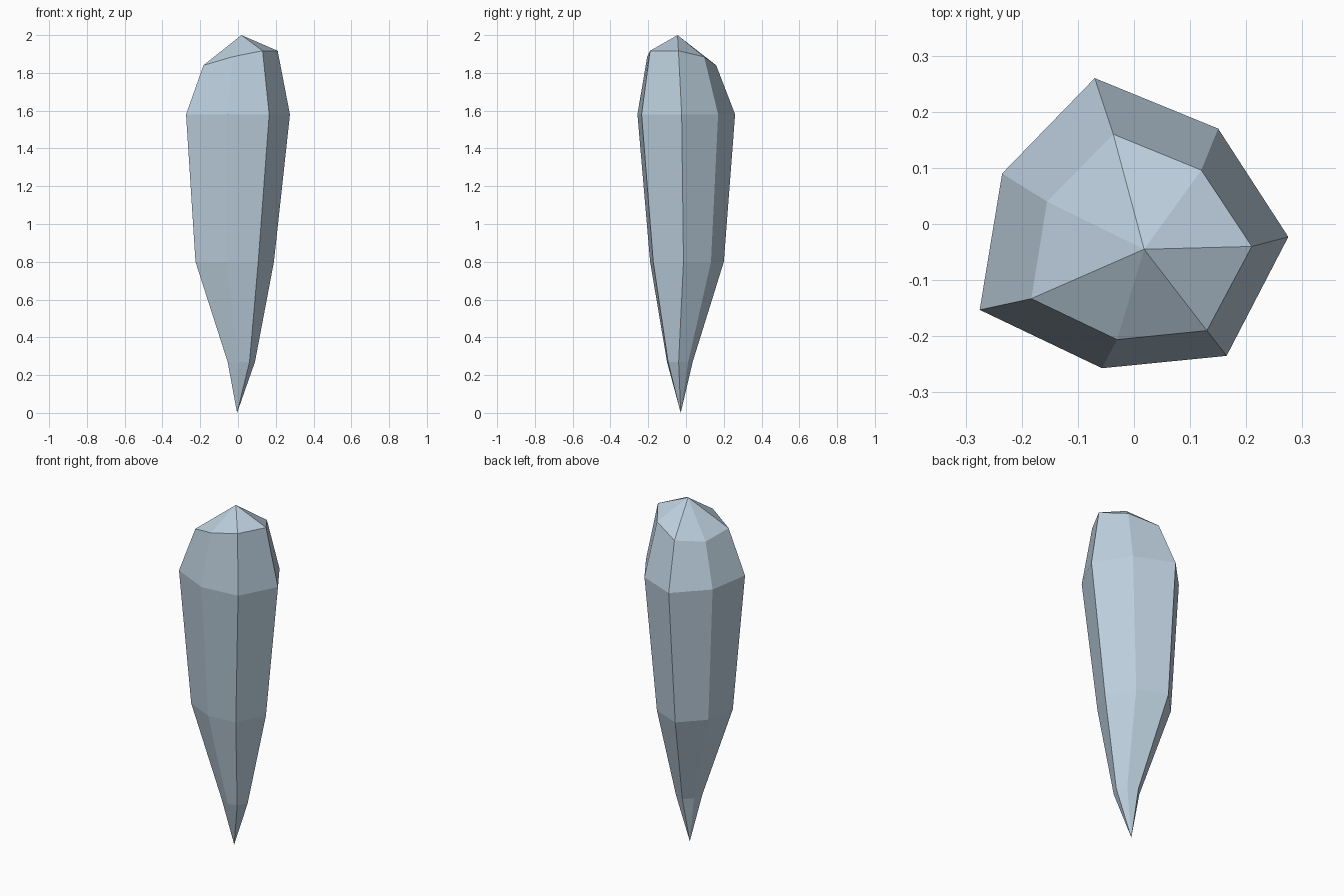
import bpy
import bmesh

if "Cube" in bpy.data.objects:
    bpy.data.objects.remove(bpy.data.objects["Cube"])

# Irregular seven-sided cross-section at the widest level
OUTLINE = [(-0.07, 0.26), (-0.235, 0.09), (-0.275, -0.153), (-0.057, -0.257),
           (0.165, -0.235), (0.275, -0.023), (0.15, 0.17)]

# Slanted shoulder ring below the upper point
SHOULDER = [(-0.037, 0.16, 1.84), (-0.155, 0.04, 1.82), (-0.183, -0.133, 1.84),
            (-0.03, -0.206, 1.885), (0.13, -0.19, 1.917), (0.21, -0.04, 1.917),
            (0.12, 0.096, 1.885)]


def level(scale, dx, dy, z):
    return [(x * scale + dx, y * scale + dy, z) for x, y in OUTLINE]


rings = [level(0.263, 0.0175, -0.033, 0.27),
         level(0.755, -0.0175, 0.004, 0.80),
         level(1.0, 0.0, 0.0, 1.58),
         SHOULDER]

bm = bmesh.new()
loops = [[bm.verts.new(p) for p in ring] for ring in rings]
bottom = bm.verts.new((-0.005, -0.028, 0.0))
top = bm.verts.new((0.018, -0.045, 2.0))
n = len(OUTLINE)

# Faceted sides and the two pointed ends
for i in range(n):
    j = (i + 1) % n
    for a, b in zip(loops, loops[1:]):
        bm.faces.new((a[i], a[j], b[j], b[i]))
    bm.faces.new((bottom, loops[0][j], loops[0][i]))
    bm.faces.new((top, loops[-1][i], loops[-1][j]))
bmesh.ops.recalc_face_normals(bm, faces=bm.faces)

mesh = bpy.data.meshes.new("crystal_shard")
bm.to_mesh(mesh)
bm.free()

# Pale blue stone
stone = bpy.data.materials.new("pale_blue")
stone.diffuse_color = (0.50, 0.62, 0.72, 1.0)
stone.use_nodes = True
stone.node_tree.nodes["Principled BSDF"].inputs["Base Color"].default_value = stone.diffuse_color
mesh.materials.append(stone)
shard = bpy.data.objects.new("crystal_shard", mesh)
bpy.context.collection.objects.link(shard)
